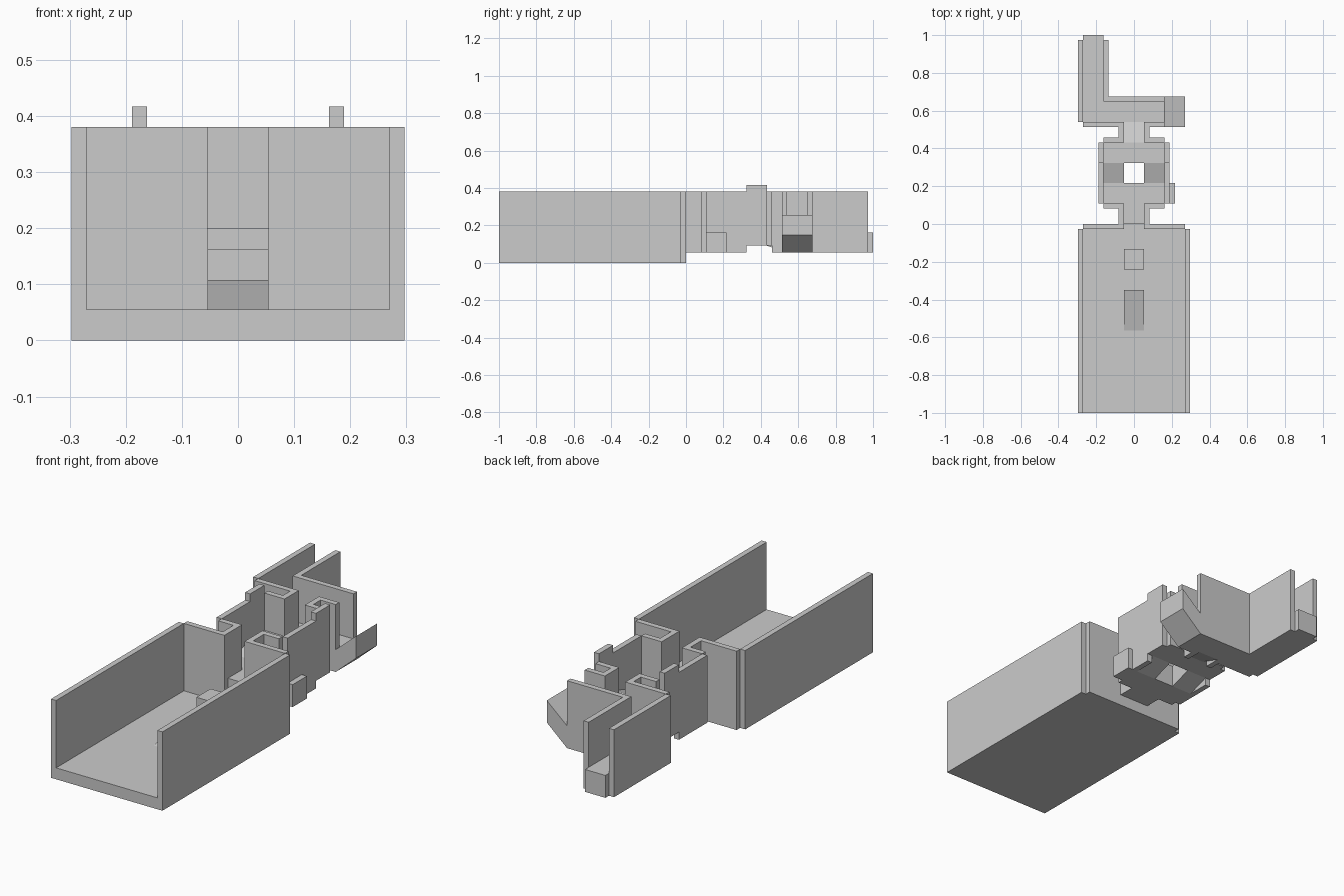
import bpy, bmesh

if "Cube" in bpy.data.objects:
    bpy.data.objects.remove(bpy.data.objects["Cube"])

C = 0.108            # grid cell
W = 0.027            # wall thickness
LO, FL, HI = 0.055, 0.163, 0.38   # slab underside, walkway top, wall top
UP = 0.037           # lift of the raised platform
H = C / 2            # half a walkway
R = 1.5 * C          # half the middle room


def box(name, x, y, z, rise=(0, 0), axis=1):
    """Box from ranges; rise lifts (bottom, top) at the far end of axis."""
    bm = bmesh.new()
    v = {}
    for i in (0, 1):
        for j in (0, 1):
            for k in (0, 1):
                dz = rise[k] * (i, j)[axis]
                v[i, j, k] = bm.verts.new((x[i], y[j], z[k] + dz))
    for a in range(3):
        for s in (0, 1):
            q = []
            for p, r in ((0, 0), (1, 0), (1, 1), (0, 1)):
                key = [p, r]
                key.insert(a, s)
                q.append(v[tuple(key)])
            bm.faces.new(q)
    bmesh.ops.recalc_face_normals(bm, faces=bm.faces)
    me = bpy.data.meshes.new(name)
    bm.to_mesh(me)
    bm.free()
    ob = bpy.data.objects.new(name, me)
    bpy.context.collection.objects.link(ob)
    return ob


def pair(name, x, y, z, rise=(0, 0)):
    """One box mirrored over x = 0."""
    ob = box(name, x, y, z, rise)
    ob.modifiers.new("Mirror", 'MIRROR').use_axis = (True, False, False)
    return ob


wall, slab = (LO, HI), (LO, FL)

# Large front hall: floor, side walls, back wall with doorway
box("hall_floor", (-0.297, 0.297), (-1, -W), (0, LO))
box("hall_back_sill", (-0.27, 0.27), (-W, 0), (0, LO))
pair("hall_side_wall", (0.27, 0.297), (-1, -W), wall)
pair("hall_back_wall", (H, 0.27), (-W, 0), wall)

# Ramp and step inside the hall
box("hall_ramp", (-H, H), (-0.565, -0.35), (LO - 0.005, LO), (0, 0.053))
box("hall_step", (-H, H), (-0.24, -0.132), slab)

# First passage
box("passage_floor", (-H, H), (0, C), slab)
pair("passage_wall", (H, H + W), (0, C), wall)

# Middle room around an open shaft
box("room_floor", (-R, R + 2 * W), (C, 2 * C), slab)
pair("room_ramp", (H, R), (2 * C, 3 * C), slab, (UP, UP))
box("raised_platform", (-R, R), (3 * C, 4 * C), (LO + UP, FL + UP))
pair("room_front_wall", (H + W, R), (C - W, C), wall)
pair("room_side_wall", (R, R + W), (C, 3 * C), wall)
pair("raised_side_wall", (R, R + W), (3 * C, 4 * C), (LO + UP, HI + UP))
pair("room_back_wall", (H, R), (4 * C, 4 * C + W), (LO + UP, HI))

# Second passage, sloping down
box("sloping_passage_floor", (-H, H), (4 * C, 5 * C), (LO + UP, FL + UP), (-UP, -UP))
pair("second_passage_wall", (H, H + W), (4 * C + W, 5 * C), wall)

# L-shaped corridor at the back
A, B = 5 * C, 6 * C
box("cross_corridor_floor", (-0.27, R), (A, B), slab)
box("rear_corridor_floor", (-0.27, -R), (B, 1.0), slab)
box("cross_front_wall_left", (-0.27, -H), (A - W, A), wall)
box("cross_front_wall_right", (H, R), (A - W, A), wall)
box("cross_back_wall", (-R, R), (B, B + W), wall)
box("rear_outer_wall", (-0.297, -0.27), (A, 1 - W), wall)
box("rear_inner_wall", (-R, -R + W), (B, 1 - W), wall)

# Ramp rising at the open right end
box("end_ramp", (R, 0.27), (A - W, B + W), slab, (0.095, 0.093), axis=0)
